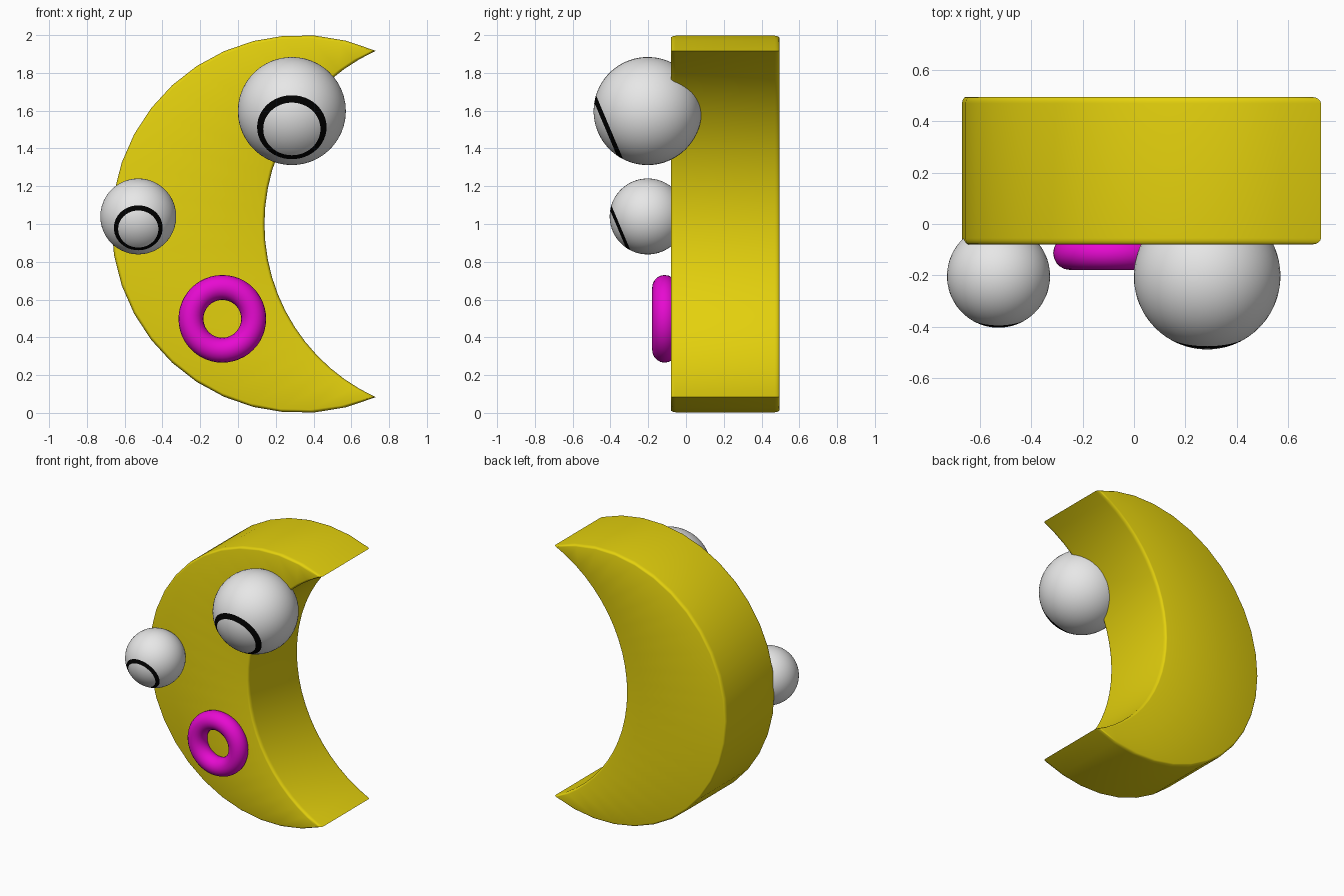
import bpy, bmesh
from math import sin, cos, pi, radians, acos, atan2, sqrt
from mathutils import Matrix, Vector

cube = bpy.data.objects.get("Cube")
if cube:
    bpy.data.objects.remove(cube, do_unlink=True)


def material(name, rgb):
    m = bpy.data.materials.new(name)
    m.use_nodes = True
    m.diffuse_color = (*rgb, 1)
    m.node_tree.nodes["Principled BSDF"].inputs["Base Color"].default_value = (*rgb, 1)
    return m


yellow = material("moon yellow", (0.78, 0.64, 0.004))
white = material("eye white", (0.8, 0.8, 0.8))
black = material("ring black", (0, 0, 0))
magenta = material("mouth magenta", (0.8, 0.003, 0.64))


def finish(obj, angle, *mats):
    for m in mats:
        obj.data.materials.append(m)
    bpy.ops.object.select_all(action='DESELECT')
    obj.select_set(True)
    bpy.context.view_layer.objects.active = obj
    bpy.ops.object.shade_smooth_by_angle(angle=radians(angle))


def from_bmesh(bm, name):
    bmesh.ops.recalc_face_normals(bm, faces=bm.faces)
    mesh = bpy.data.meshes.new(name)
    bm.to_mesh(mesh)
    bm.free()
    obj = bpy.data.objects.new(name, mesh)
    bpy.context.collection.objects.link(obj)
    return obj


# Crescent body: two arcs meeting at the horns, swept in depth with rounded rims
STEPS = 24
OUT_X, OUT_R, IN_X, IN_R = 0.33, 1.0, 1.148, 1.008


def crescent(inset):
    ro, ri = OUT_R - inset, IN_R + inset
    gap = IN_X - OUT_X
    along = (gap * gap + ro * ro - ri * ri) / (2 * gap)
    height = sqrt(ro * ro - along * along)
    a = atan2(height, along)
    b = atan2(height, along - gap)
    outer, inner = [], []
    for i in range(STEPS + 1):
        t = i / STEPS
        u = a + (2 * pi - 2 * a) * t
        v = b + (2 * pi - 2 * b) * t
        outer.append((OUT_X + ro * cos(u), 1 + ro * sin(u)))
        inner.append((IN_X + ri * cos(v), 1 + ri * sin(v)))
    return outer + inner[-2:0:-1]


FRONT, BACK, RIM_DEPTH, RIM_INSET = -0.08, 0.495, 0.025, 0.015
rim = [(RIM_DEPTH * (1 - sin(k * pi / 8)), RIM_INSET * (1 - cos(k * pi / 8))) for k in range(4, -1, -1)]
layers = [(FRONT + d, s) for d, s in rim] + [(BACK - d, s) for d, s in reversed(rim)]

bm = bmesh.new()
loops = [[bm.verts.new((x, y, z)) for x, z in crescent(s)] for y, s in layers]
count = len(loops[0])
for lower, upper in zip(loops, loops[1:]):
    for i in range(count):
        j = (i + 1) % count
        bm.faces.new((lower[i], lower[j], upper[j], upper[i]))
for cap in (loops[0], loops[-1]):
    for i in range(STEPS):
        corners = [cap[i], cap[i + 1], cap[(count - i - 1) % count], cap[(count - i) % count]]
        bm.faces.new(list(dict.fromkeys(corners)))
finish(from_bmesh(bm, "crescent_body"), 35, yellow)


# Eyes: spheres whose pole is the gaze, with a black band around the iris
GAZE = Vector((0, -cos(radians(23)), -sin(radians(23))))


def eye(name, centre, radius):
    bm = bmesh.new()
    bmesh.ops.create_uvsphere(bm, u_segments=48, v_segments=45, radius=radius)
    for f in bm.faces:
        polar = acos(f.calc_center_median().normalized().z)
        f.material_index = int(radians(32) < polar < radians(40))
    turn = Vector((0, 0, 1)).rotation_difference(GAZE).to_matrix().to_4x4()
    bmesh.ops.transform(bm, matrix=Matrix.Translation(centre) @ turn, verts=bm.verts)
    finish(from_bmesh(bm, name), 60, white, black)


eye("left_eye", (0.285, -0.203, 1.598), 0.286)
eye("right_eye", (-0.528, -0.203, 1.04), 0.201)

# Mouth: a ring half sunk into the front
bpy.ops.mesh.primitive_torus_add(location=(-0.083, -0.113, 0.498), rotation=(pi / 2, 0, 0),
                                 major_radius=0.166, minor_radius=0.066,
                                 major_segments=48, minor_segments=20)
mouth = bpy.context.object
mouth.name = "mouth"
finish(mouth, 60, magenta)
